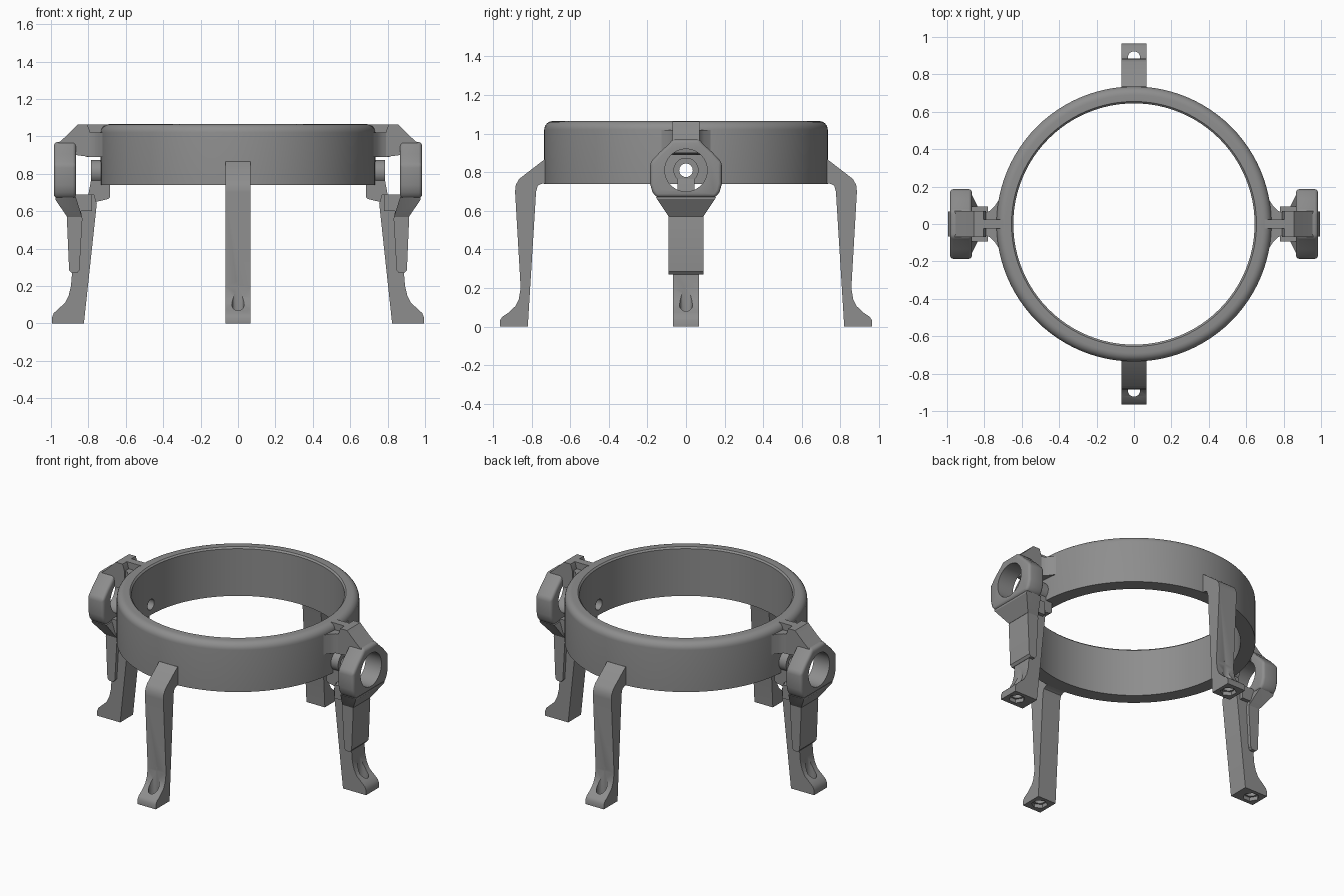
import bpy, bmesh, math
from mathutils import Matrix, Vector

if "Cube" in bpy.data.objects:
    bpy.data.objects.remove(bpy.data.objects["Cube"])

grey = bpy.data.materials.new("plain_grey")
grey.diffuse_color = (0.27, 0.27, 0.27, 1)
grey.use_nodes = True
grey.node_tree.nodes["Principled BSDF"].inputs["Base Color"].default_value = grey.diffuse_color


def finish(name, bm, angle=0.0):
    """Turn a bmesh into an object, rotated about the vertical axis."""
    bmesh.ops.rotate(bm, verts=bm.verts, cent=(0, 0, 0), matrix=Matrix.Rotation(angle, 3, 'Z'))
    bmesh.ops.recalc_face_normals(bm, faces=bm.faces)
    me = bpy.data.meshes.new(name)
    bm.to_mesh(me)
    bm.free()
    ob = bpy.data.objects.new(name, me)
    bpy.context.collection.objects.link(ob)
    me.materials.append(grey)
    return ob


def prism(name, pts, axis, lo, hi, angle=0.0):
    """Extrude a 2D outline along x (pts are y,z), y (x,z) or z (x,y)."""
    place = {'x': lambda a, b, t: (t, a, b), 'y': lambda a, b, t: (a, t, b),
             'z': lambda a, b, t: (a, b, t)}[axis]
    bm = bmesh.new()
    ends = [[bm.verts.new(place(a, b, t)) for a, b in pts] for t in (lo, hi)]
    bm.faces.new(ends[0])
    bm.faces.new(ends[1][::-1])
    for i in range(len(pts)):
        j = (i + 1) % len(pts)
        bm.faces.new((ends[0][i], ends[0][j], ends[1][j], ends[1][i]))
    return finish(name, bm, angle)


def circle(cx, cy, r, n=32):
    return [(cx + r * math.cos(2 * math.pi * i / n), cy + r * math.sin(2 * math.pi * i / n))
            for i in range(n)]


def rect(x0, x1, z0, z1):
    return [(x0, z0), (x1, z0), (x1, z1), (x0, z1)]


def apply_mods(ob):
    deps = bpy.context.evaluated_depsgraph_get()
    me = bpy.data.meshes.new_from_object(ob.evaluated_get(deps))
    ob.modifiers.clear()
    ob.data = me


def bevel(ob, width):
    m = ob.modifiers.new("bevel", 'BEVEL')
    m.width, m.segments, m.limit_method, m.angle_limit = width, 3, 'ANGLE', math.radians(40)
    apply_mods(ob)


def cut(ob, *cutters):
    for c in cutters:
        m = ob.modifiers.new("cut", 'BOOLEAN')
        m.operation, m.solver, m.object = 'DIFFERENCE', 'EXACT', c
        apply_mods(ob)
        bpy.data.objects.remove(c)


def smooth(ob):
    for o in bpy.context.selected_objects:
        o.select_set(False)
    ob.select_set(True)
    bpy.context.view_layer.objects.active = ob
    bpy.ops.object.shade_smooth_by_angle(angle=math.radians(32))


def bolt_hole(leg, r, angle):
    """Screw passage, head clearance slot and hexagonal pocket under the foot."""
    cut(leg,
        prism("hole", circle(r, 0, 0.033), 'z', -0.1, 0.225, angle),
        prism("pocket", circle(r, 0, 0.05, 6), 'z', -0.1, 0.025, angle))


# Ring: lathed section with a rounded top outer edge
section = [(0.645, 0.74), (0.735, 0.74)]
section += [(0.69 + 0.045 * math.cos(a), 1.02 + 0.045 * math.sin(a))
            for a in (math.pi / 12 * k for k in range(7))]
section += [(0.655, 1.065), (0.645, 1.055)]
bm = bmesh.new()
vs = [bm.verts.new((r, 0, z)) for r, z in section]
es = [bm.edges.new((vs[i], vs[(i + 1) % len(vs)])) for i in range(len(vs))]
bmesh.ops.spin(bm, geom=vs + es, axis=(0, 0, 1), cent=(0, 0, 0),
               angle=2 * math.pi, steps=96, use_merge=True)
bmesh.ops.remove_doubles(bm, verts=bm.verts, dist=1e-4)
ring = finish("ring", bm)
cut(ring, prism("ring_bore", circle(0, 0.81, 0.035), 'x', -1, 1))

# Front and back legs
leg_outline = [(0.82, 0), (0.965, 0), (0.965, 0.03), (0.953, 0.05), (0.92, 0.072), (0.885, 0.105),
               (0.867, 0.14), (0.857, 0.2), (0.886, 0.70), (0.882, 0.735), (0.865, 0.765),
               (0.735, 0.865), (0.70, 0.865), (0.70, 0.742), (0.75, 0.74), (0.768, 0.73), (0.777, 0.70)]
for name, ang in (("front_leg", -math.pi / 2), ("back_leg", math.pi / 2)):
    leg = prism(name, leg_outline, 'y', -0.068, 0.068, ang)
    bolt_hole(leg, 0.89, ang)
    smooth(leg)

# Side legs, each with a clamp head standing off the ring
side_outline = [(0.824, 0), (0.995, 0), (0.995, 0.03), (0.985, 0.055), (0.963, 0.075), (0.925, 0.11),
                (0.905, 0.15), (0.893, 0.2), (0.885, 0.3), (0.90, 0.58), (0.87, 0.69),
                (0.77, 0.69), (0.755, 0.64)]
pad_outline = [(0.848, 0.285), (0.86, 0.27), (0.89, 0.27), (0.903, 0.285),
               (0.915, 0.56), (0.905, 0.60), (0.84, 0.60), (0.832, 0.56)]
arm_outline = [(0.79, 0.89), (0.866, 0.9), (0.87, 0.93), (0.984, 0.93), (0.984, 0.945), (0.92, 1.0),
               (0.855, 1.064), (0.805, 1.064), (0.79, 1.02)]
half_head = [(0.155, 0.67), (0.175, 0.70), (0.186, 0.74), (0.186, 0.85), (0.135, 0.905),
             (0.09, 0.945), (0.07, 0.97)]
half_flare = [(0.69, 0.14), (0.722, 0.13), (0.745, 0.095), (0.77, 0.07), (0.81, 0.055)]


def both(pts, flip):
    """Complete a half outline by mirroring it."""
    return pts + [(a * flip[0], b * flip[1]) for a, b in reversed(pts)]


for side, ang in (("right", 0.0), ("left", math.pi)):
    leg = prism(side + "_leg", side_outline, 'y', -0.068, 0.068, ang)
    bolt_hole(leg, 0.925, ang)
    pad = prism(side + "_leg_pad", pad_outline, 'y', -0.09, 0.09, ang)

    # Clamp head with its large bore
    head = prism(side + "_clamp_head", both(half_head, (-1, 1)), 'x', 0.866, 0.984, ang)
    bevel(head, 0.018)
    bore = prism("bore", circle(0, 0.81, 0.11, 48), 'x', 0.8, 1.1, ang)
    cut(head, bore)

    # Tapered collar between head and leg pad
    bm = bmesh.new()
    for s in (-1, 1):
        for x, y, z in ((0.866, 0.155, 0.672), (0.975, 0.155, 0.672), (0.975, 0.15, 0.66),
                        (0.834, 0.09, 0.57), (0.914, 0.09, 0.57), (0.925, 0.09, 0.60)):
            bm.verts.new(Vector((x, y * s, z)))
    bmesh.ops.convex_hull(bm, input=bm.verts)
    collar = finish(side + "_collar", bm, ang)

    # Upper arm, flared root and stiffening rib
    arm = prism(side + "_arm", arm_outline, 'y', -0.07, 0.07, ang)
    flare = prism(side + "_arm_root", both(half_flare, (1, -1)), 'z', 0.89, 1.02, ang)
    rib = prism(side + "_arm_rib", rect(0.66, 0.82, 1.0, 1.064), 'y', -0.025, 0.025, ang)

    # Screw boss on the ring and the tab beneath it
    boss = prism(side + "_boss", circle(0, 0.81, 0.065), 'x', 0.70, 0.786, ang)
    cut(boss, prism("screw", circle(0, 0.81, 0.035), 'x', 0.6, 0.9, ang))
    tab = prism(side + "_tab", [(0.685, 0.675), (0.695, 0.665), (0.80, 0.64), (0.80, 0.69),
                                (0.786, 0.765), (0.70, 0.765), (0.685, 0.74)],
                'y', -0.045, 0.045, ang)
    cheeks = [prism(side + "_cheek", rect(0.78, 0.87, 0.60, 0.69), 'y', *sorted((s * 0.055, s * 0.093)), ang)
              for s in (-1, 1)]
    for ob in [leg, pad, head, collar, arm, flare, rib, boss, tab] + cheeks:
        smooth(ob)
smooth(ring)
